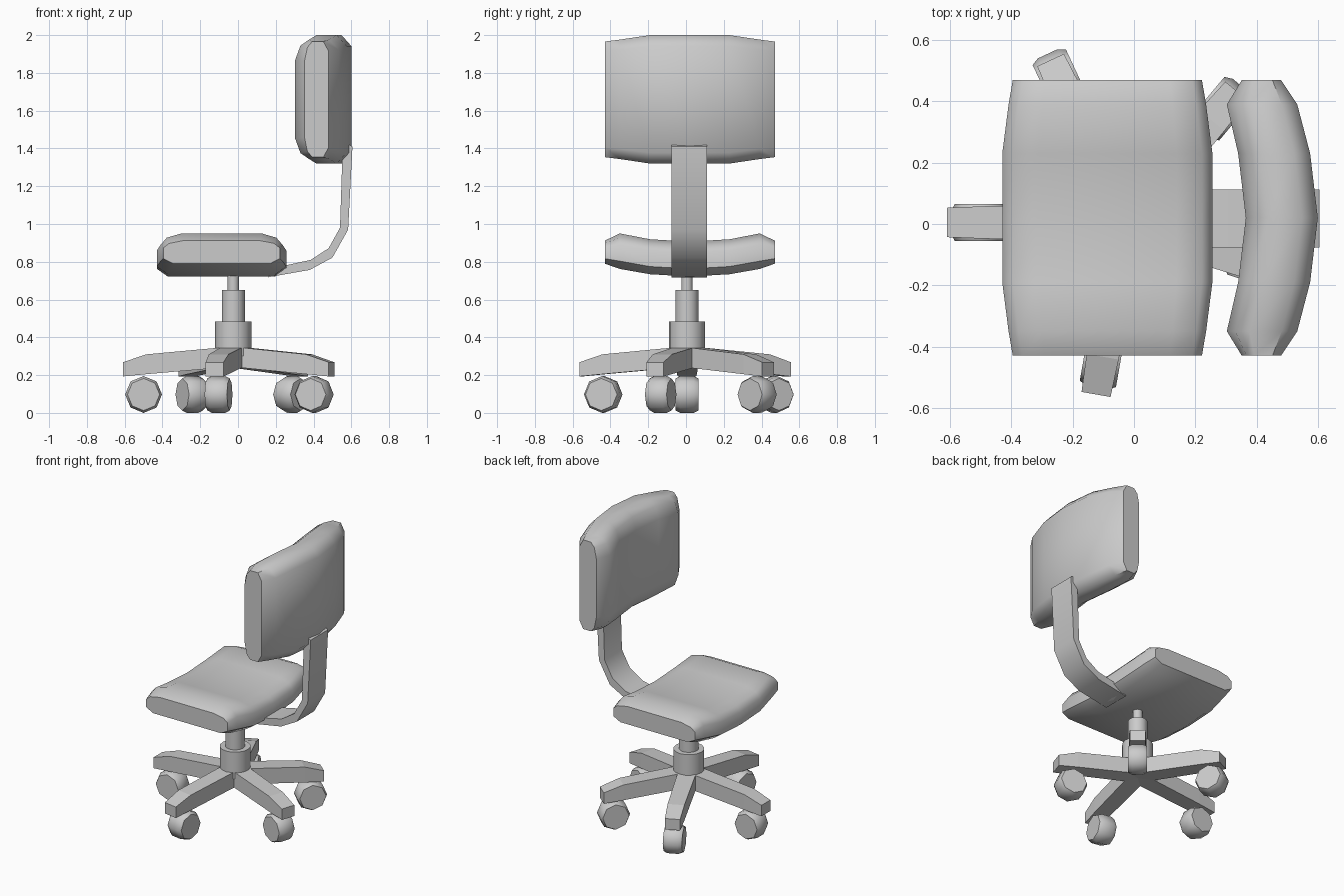
import bpy, bmesh, math
from mathutils import Matrix, Vector

if "Cube" in bpy.data.objects:
    bpy.data.objects.remove(bpy.data.objects["Cube"])

HUB = Vector((-0.025, 0.005, 0))


def finish(name, bm, angle=None):
    bmesh.ops.recalc_face_normals(bm, faces=bm.faces)
    me = bpy.data.meshes.new(name)
    bm.to_mesh(me)
    bm.free()
    ob = bpy.data.objects.new(name, me)
    bpy.context.collection.objects.link(ob)
    if angle:
        bpy.ops.object.select_all(action='DESELECT')
        ob.select_set(True)
        bpy.context.view_layer.objects.active = ob
        bpy.ops.object.shade_smooth_by_angle(angle=math.radians(angle))
    return ob


def loft(rings):
    """Skin a list of closed rings and cap both ends."""
    bm = bmesh.new()
    vs = [[bm.verts.new(p) for p in ring] for ring in rings]
    n = len(vs[0])
    for a, b in zip(vs, vs[1:]):
        for i in range(n):
            j = (i + 1) % n
            bm.faces.new((a[i], a[j], b[j], b[i]))
    bm.faces.new(vs[0])
    bm.faces.new(vs[-1])
    return bm


# Cushions: rounded section lofted sideways along a shallow arc
HALF = [(-.83, 0), (-1, .22), (-1, .68), (-.9, .88), (-.66, 1)]
SECTION = HALF + [(-u, w) for u, w in reversed(HALF)]


def cushion(name, half_len, stations, place):
    full = [(-d, *r) for d, *r in reversed(stations[1:])] + stations
    rings = [[place(u * half_len * s, d + 0.02, lo + w * (hi - lo)) for u, w in SECTION]
             for d, s, lo, hi in full]
    return finish(name, loft(rings), 50)


# station: sideways distance, length scale, outer surface, inner surface
cushion("seat", 0.343,
        [(0, 1, 0, .185), (.21, 1, .012, .197), (.37, .94, .04, .228), (.45, .9, .068, .19)],
        lambda u, y, w: (u - 0.087, y, w + 0.722))
cushion("backrest", 0.34,
        [(0, 1, 0, .235), (.21, 1, .025, .26), (.37, .93, .067, .297), (.45, .9, .12, .248)],
        lambda u, y, w: (0.6 - w, y, u + 1.66))


# Flat bent bar joining the seat to the backrest
outer = [(.16, .718), (.38, .757), (.50, .822), (.583, .97), (.606, 1.41)]
inner = [(.18, .765), (.385, .81), (.48, .872), (.54, .98), (.555, 1.435)]
bar = loft([[(xo, -.077, zo), (xo, .112, zo), (xi, .112, zi), (xi, -.077, zi)]
            for (xo, zo), (xi, zi) in zip(outer, inner)])
finish("back_support_bar", bar, 40)


# Telescopic column
for name, r, z0, z1 in [("column_base", .096, .30, .485), ("column_sleeve", .061, .48, .65),
                        ("column_piston", .03, .64, .76)]:
    bm = bmesh.new()
    bmesh.ops.create_cone(bm, cap_ends=True, segments=16, radius1=r, radius2=r, depth=z1 - z0,
                          matrix=Matrix.Translation(HUB + Vector((0, 0, (z0 + z1) / 2))))
    finish(name, bm, 40)


# Star base: five unevenly spread legs, each with an octagonal caster
legs = [(180, .585, .475), (115, .585, .51), (50, .56, .485), (-18, .547, .45), (-100, .57, .45)]
for i, (deg, reach, wheel_r) in enumerate(legs, 1):
    turn = Matrix.Translation(HUB) @ Matrix.Rotation(math.radians(deg), 4, 'Z')

    bm = loft([[(r, -w, lo), (r, w, lo), (r, w, hi), (r, -w, hi)]
               for r, w, lo, hi in [(0, .058, .245, .352), (reach - .125, .053, .205, .31),
                                    (reach, .048, .193, .268)]])
    bm.transform(turn)
    finish(f"base_leg_{i}", bm)

    # wheel section: (sideways offset, radius), spun into eight sides
    rings = [[(wheel_r + r * math.cos(k * math.pi / 4), t, .0975 + r * math.sin(k * math.pi / 4))
              for k in range(8)]
             for t, r in [(-.06, .085), (-.035, .0975), (.035, .0975), (.06, .085)]]
    bm = loft(rings)
    bm.transform(turn)
    finish(f"caster_{i}", bm, 50)
